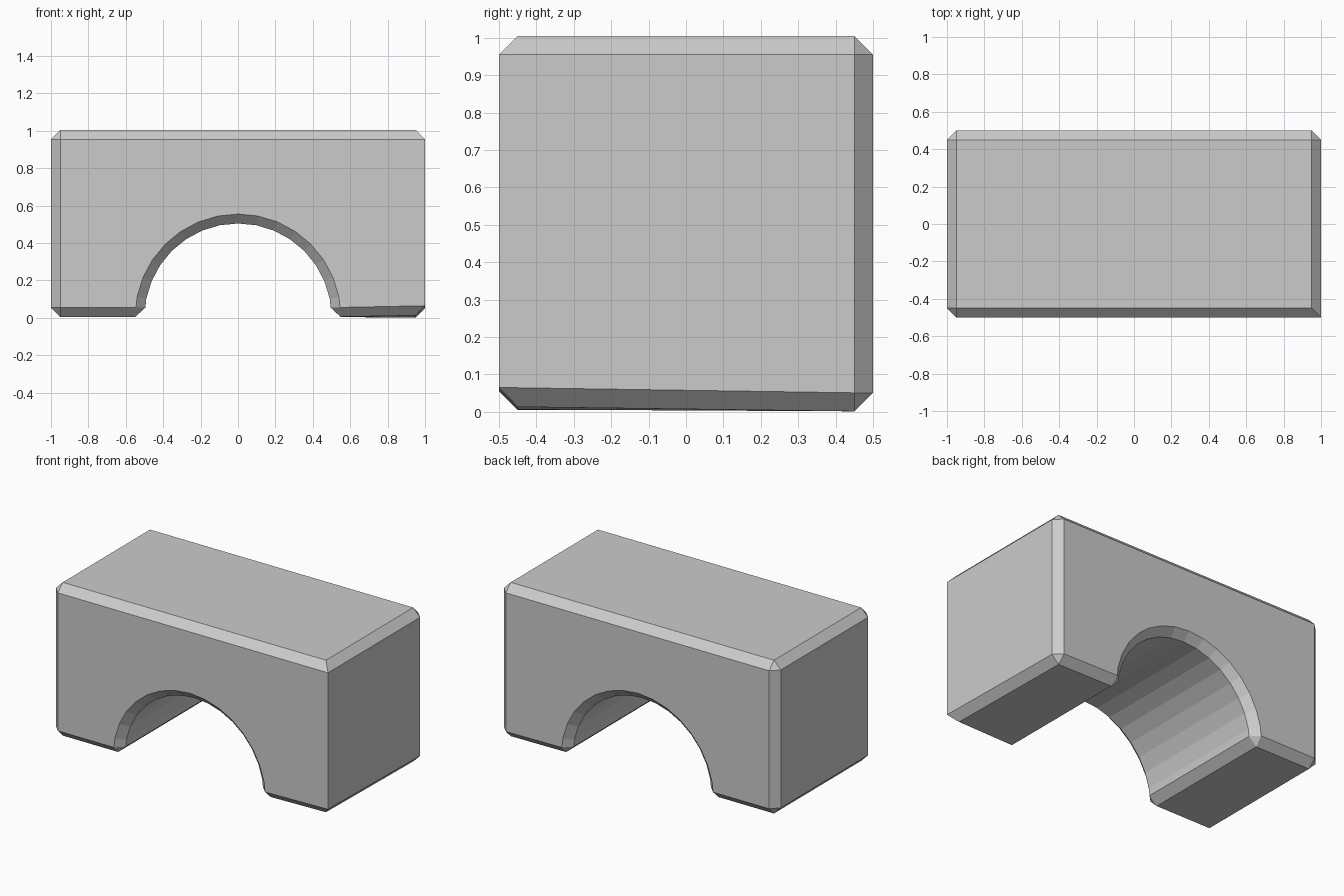
import bpy, bmesh, math

if "Cube" in bpy.data.objects:
    bpy.data.objects.remove(bpy.data.objects["Cube"])

BASE, TOP, BEVEL = 0.005, 1.005, 0.05
ARCH_STEPS = 16

# Front profile: block with a half-round opening
profile = [(-1, TOP), (-1, BASE)]
for i in range(ARCH_STEPS + 1):
    a = math.pi * (1 - i / ARCH_STEPS)
    profile.append((0.5 * math.cos(a), BASE + 0.5 * math.sin(a)))
profile += [(1, BASE), (1, TOP)]

bm = bmesh.new()
front = [bm.verts.new((x, -0.5, z)) for x, z in profile]
back = [bm.verts.new((x, 0.5, z)) for x, z in profile]

# Right foot is slightly uneven
front[-2].co.z = 0.015
back[-2].co.z = 0.0

# Front, back and connecting walls
bm.faces.new(front)
bm.faces.new(back[::-1])
n = len(profile)
for i in range(n):
    j = (i + 1) % n
    bm.faces.new((front[i], back[i], back[j], front[j]))
bmesh.ops.recalc_face_normals(bm, faces=bm.faces[:])

# Chamfer every hard edge except the front right upright
sharp_edge = bm.edges.get((front[-2], front[-1]))
hard = [e for e in bm.edges
        if e is not sharp_edge and e.calc_face_angle() > math.radians(30)]
bmesh.ops.bevel(bm, geom=hard, offset=BEVEL, offset_type='OFFSET',
                segments=1, profile=0.5, affect='EDGES', clamp_overlap=False)

mesh = bpy.data.meshes.new("arch_block")
bm.to_mesh(mesh)
bm.free()
obj = bpy.data.objects.new("arch_block", mesh)
bpy.context.collection.objects.link(obj)
